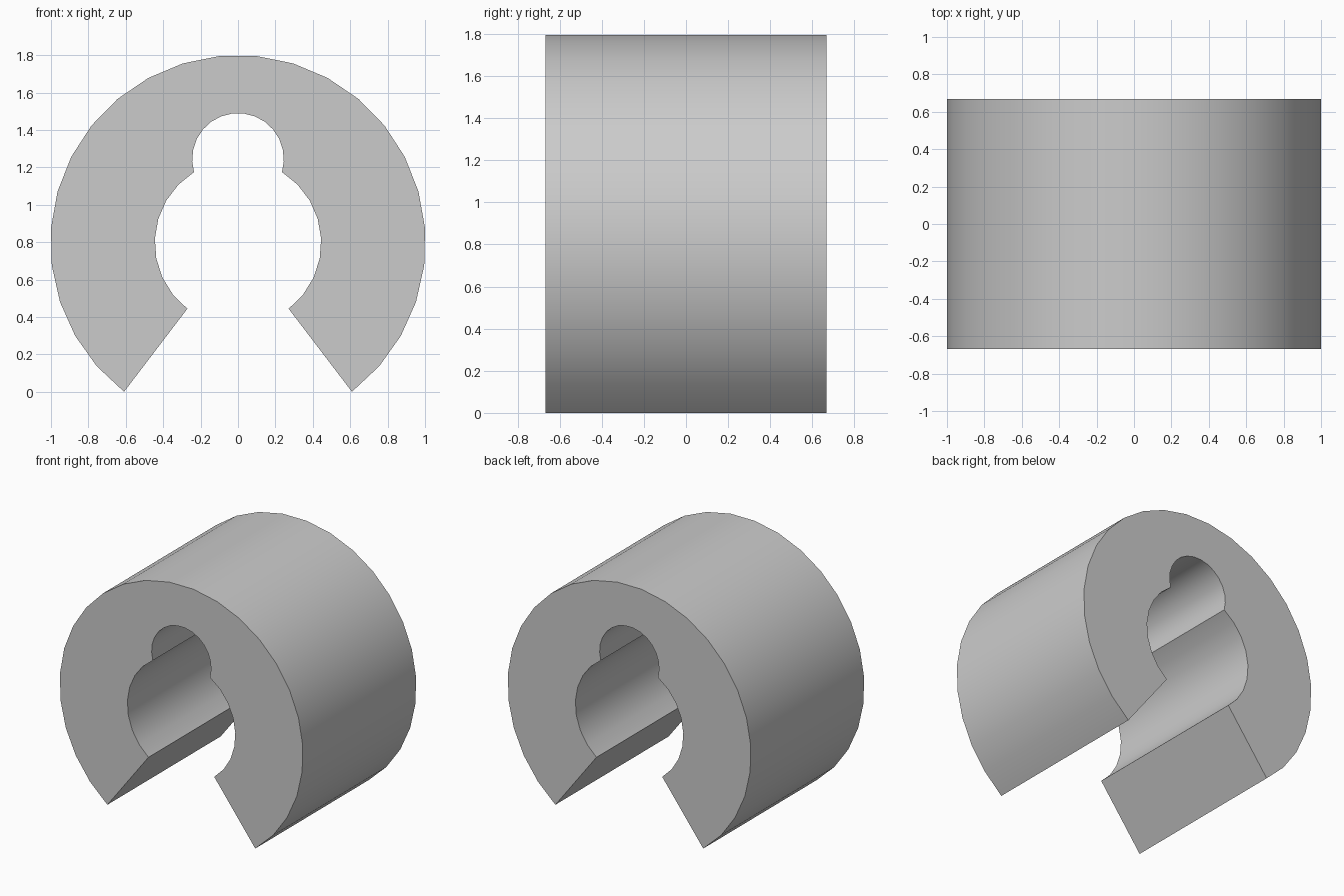
import bpy, bmesh
from math import sin, cos, radians

if "Cube" in bpy.data.objects:
    bpy.data.objects.remove(bpy.data.objects["Cube"])

CZ = 0.797      # centre height of the ring
HALF = 0.667    # half the length along y


def arc(radius, cz, start, end, segments):
    """Points on an arc; angles in degrees, clockwise from straight up."""
    pts = []
    for i in range(segments + 1):
        a = radians(start + (end - start) * i / segments)
        pts.append((radius * sin(a), cz + radius * cos(a)))
    return pts


# Profile: outer wall, then back along the bore and the round keyway on top
profile = arc(1.003, CZ, -142.6, 142.6, 25)
profile += arc(0.445, CZ, 142.5, 31.9, 8)
profile += arc(0.245, 1.245, 107, -107, 15)[1:-1]
profile += arc(0.445, CZ, -31.9, -142.5, 8)

# Extrude the profile along y
bm = bmesh.new()
face = bm.faces.new([bm.verts.new((x, -HALF, z)) for x, z in profile])
result = bmesh.ops.extrude_face_region(bm, geom=[face], use_keep_orig=True)
moved = [g for g in result["geom"] if isinstance(g, bmesh.types.BMVert)]
bmesh.ops.translate(bm, verts=moved, vec=(0, 2 * HALF, 0))
low = min(v.co.z for v in bm.verts)
bmesh.ops.translate(bm, verts=bm.verts, vec=(0, 0, -low))
bmesh.ops.recalc_face_normals(bm, faces=bm.faces)

mesh = bpy.data.meshes.new("split_sleeve")
bm.to_mesh(mesh)
bm.free()
sleeve = bpy.data.objects.new("split_sleeve", mesh)
bpy.context.collection.objects.link(sleeve)

# Smooth curved walls, sharp corners
bpy.context.view_layer.objects.active = sleeve
sleeve.select_set(True)
bpy.ops.object.shade_smooth_by_angle(angle=radians(30))
